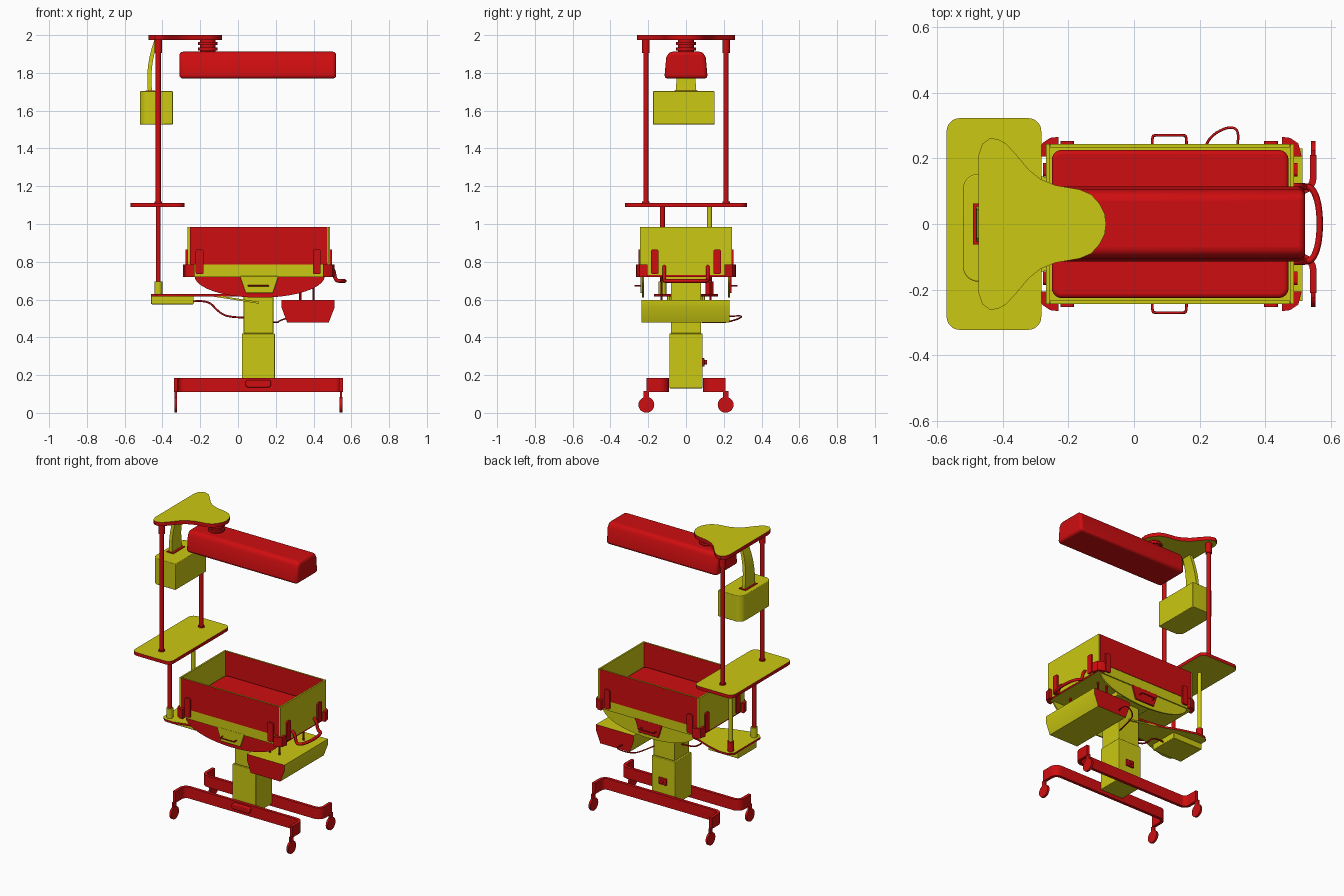
import bpy, bmesh, math
from mathutils import Vector

if "Cube" in bpy.data.objects:
    bpy.data.objects.remove(bpy.data.objects["Cube"])

RED, YEL = 0, 1
MATS = []
for label, col in (("signal red", (0.62, 0.004, 0.005, 1)), ("mustard yellow", (0.6, 0.58, 0.006, 1))):
    m = bpy.data.materials.new(label)
    m.use_nodes = True
    m.diffuse_color = col
    m.node_tree.nodes["Principled BSDF"].inputs["Base Color"].default_value = col
    MATS.append(m)


def finish(name, bm, paint, bevel=0, segs=3):
    """Turn a bmesh into an object; paint is a colour index or a rule on the face normal."""
    bmesh.ops.recalc_face_normals(bm, faces=bm.faces)
    bm.normal_update()
    for f in bm.faces:
        f.material_index = paint(f.normal) if callable(paint) else paint
    me = bpy.data.meshes.new(name)
    bm.to_mesh(me)
    bm.free()
    for m in MATS:
        me.materials.append(m)
    me.shade_smooth()
    me.set_sharp_from_angle(angle=math.radians(35))
    ob = bpy.data.objects.new(name, me)
    bpy.context.collection.objects.link(ob)
    if bevel:
        mod = ob.modifiers.new("round", 'BEVEL')
        mod.width, mod.segments, mod.limit_method = bevel, segs, 'ANGLE'
    return ob


def prism(name, pts, axis, lo, hi, paint, bevel=0, scale=1.0):
    """Extrude a 2D outline along an axis, optionally scaling the far end."""
    place = {'x': lambda a, b, c: (c, a, b), 'y': lambda a, b, c: (a, c, b), 'z': lambda a, b, c: (a, b, c)}[axis]
    bm = bmesh.new()
    lower = [bm.verts.new(place(a, b, lo)) for a, b in pts]
    upper = [bm.verts.new(place(a * scale, b * scale, hi)) for a, b in pts]
    bm.faces.new(lower)
    bm.faces.new(upper)
    for i in range(len(pts)):
        j = (i + 1) % len(pts)
        bm.faces.new((lower[i], lower[j], upper[j], upper[i]))
    return finish(name, bm, paint, bevel)


def rect(a0, a1, b0, b1):
    return [(a0, b0), (a1, b0), (a1, b1), (a0, b1)]


def box(name, x0, x1, y0, y1, z0, z1, paint, bevel=0):
    return prism(name, rect(x0, x1, y0, y1), 'z', z0, z1, paint, bevel)


def arc(cx, cy, r, a0, a1, n=8):
    return [(cx + r * math.cos(math.radians(a0 + (a1 - a0) * i / n)),
             cy + r * math.sin(math.radians(a0 + (a1 - a0) * i / n))) for i in range(n + 1)]


def rounded(a0, a1, b0, b1, r):
    return (arc(a0 + r, b0 + r, r, 180, 270) + arc(a1 - r, b0 + r, r, 270, 360)
            + arc(a1 - r, b1 - r, r, 0, 90) + arc(a0 + r, b1 - r, r, 90, 180))


def disc(name, axis, ca, cb, r, lo, hi, paint, n=20):
    return prism(name, arc(ca, cb, r, 0, 360 - 360 / n, n - 1), axis, lo, hi, paint)


def tube(name, pts, r, mat):
    cu = bpy.data.curves.new(name, 'CURVE')
    cu.dimensions, cu.bevel_depth, cu.bevel_resolution = '3D', r, 2
    cu.use_fill_caps = True
    s = cu.splines.new('NURBS')
    s.points.add(len(pts) - 1)
    for p, co in zip(s.points, pts):
        p.co = (*co, 1)
    s.order_u, s.use_endpoint_u, s.resolution_u = 3, True, 6
    cu.materials.append(MATS[mat])
    ob = bpy.data.objects.new(name, cu)
    bpy.context.collection.objects.link(ob)


def flat_yellow(n):
    return YEL if abs(n.z) > 0.7 else RED


def ends_red(n):
    return RED if abs(n.y) > 0.7 else YEL


SIDES = (("front", -1), ("back", 1))

# Wheeled base: two bent rails with casters
for side, s in SIDES:
    outer = [(-0.34, 0.21)] + arc(-0.29, 0.14, 0.05, 180, 270) + arc(0.505, 0.14, 0.05, 270, 360) + [(0.555, 0.21)]
    inner = [(0.535, 0.21)] + arc(0.505, 0.14, 0.03, 360, 270) + arc(-0.29, 0.14, 0.03, 270, 180) + [(-0.32, 0.21)]
    prism(side + "_base_rail", [(x, s * y) for x, y in outer + inner], 'z', 0.11, 0.185, RED)
    for end, x in (("right", -0.33), ("left", 0.545)):
        disc(f"{side}_{end}_caster", 'x', s * 0.21, 0.043, 0.042, x - 0.007, x + 0.007, RED)
        box(f"{side}_{end}_caster_fork", x - 0.006, x + 0.006, s * 0.21 - 0.015, s * 0.21 + 0.015, 0.05, 0.115, RED)
prism("foot_pedal", rounded(0.04, 0.175, 0.135, 0.175, 0.015), 'y', -0.13, -0.09, RED, 0.006)

# Telescopic column
box("lower_column", 0.02, 0.195, -0.088, 0.088, 0.13, 0.42, YEL, 0.004)
box("upper_column", 0.03, 0.187, -0.08, 0.08, 0.42, 0.7, YEL, 0.004)
box("column_switch", 0.08, 0.14, 0.085, 0.098, 0.245, 0.29, RED, 0.004)
disc("switch_knob", 'y', 0.11, 0.267, 0.012, 0.095, 0.112, RED, 12)

# Bed tray, mattress and walls
box("bed_tray", -0.265, 0.485, -0.24, 0.24, 0.72, 0.79, lambda n: RED if abs(n.x) > 0.7 else YEL)
box("tilt_mount", -0.02, 0.24, -0.13, 0.13, 0.69, 0.725, YEL)
prism("mattress", rounded(-0.25, 0.47, -0.225, 0.225, 0.03), 'z', 0.785, 0.83, RED, 0.012)
for side, s in SIDES:
    y0, y1 = sorted((s * 0.232, s * 0.243))
    box(side + "_bed_wall", -0.255, 0.475, y0, y1, 0.785, 0.985, lambda n: YEL if n.z > 0.7 else RED)
box("right_bed_wall", -0.268, -0.257, -0.243, 0.243, 0.73, 0.985, YEL)
box("left_bed_wall", 0.476, 0.487, -0.243, 0.243, 0.73, 0.985, YEL)

# Curved skirts with a handle panel on each side
sag = [(0.115 + 0.345 * math.cos(math.pi * i / 20), 0.725 - 0.115 * math.sin(math.pi * i / 20)) for i in range(21)]
for side, s in SIDES:
    y0, y1 = sorted((s * 0.222, s * 0.232))
    prism(side + "_skirt", sag, 'y', y0, y1,
          lambda n, s=s: RED if n.y < -0.7 else YEL)
    y0, y1 = sorted((s * 0.23, s * 0.242))
    panel = [(0.01, 0.725), (0.215, 0.725), (0.185, 0.635), (0.04, 0.635)]
    prism(side + "_handle_panel", panel, 'y', y0, y1, YEL if s < 0 else RED, 0.004)
    tube(side + "_pull", [(0.055, s * 0.235, 0.673), (0.055, s * 0.268, 0.673), (0.065, s * 0.27, 0.673),
                          (0.15, s * 0.27, 0.673), (0.16, s * 0.268, 0.673), (0.16, s * 0.235, 0.673)], 0.004, RED)

# Corner bumpers and wall latches
for side, s in SIDES:
    for end, cx, d in (("right", -0.245, -1), ("left", 0.465, 1)):
        shape = [(cx - d * 0.015, 0.265), (cx + d * 0.01, 0.262), (cx + d * 0.035, 0.245), (cx + d * 0.045, 0.205),
                 (cx + d * 0.015, 0.205), (cx + d * 0.015, 0.235), (cx - d * 0.015, 0.235)]
        prism(f"{side}_{end}_bumper", [(x, s * y) for x, y in shape], 'z', 0.72, 0.785, RED)
        lx = 0.107 + d * 0.31
        y0, y1 = sorted((s * 0.24, s * 0.252))
        prism(f"{side}_{end}_latch", rounded(lx - 0.021, lx + 0.021, 0.735, 0.865, 0.01), 'y', y0, y1, RED)
        x0, x1 = sorted((cx + d * 0.02, cx + d * 0.032))
        prism(f"{end}_{side}_end_latch", rounded(s * 0.165 - 0.02, s * 0.165 + 0.02, 0.735, 0.865, 0.01),
              'x', x0, x1, RED)
tube("push_handle", [(0.48, -0.115, 0.775), (0.505, -0.115, 0.77), (0.515, -0.115, 0.7), (0.545, -0.11, 0.698),
                     (0.565, -0.05, 0.698), (0.565, 0.05, 0.698), (0.545, 0.11, 0.698), (0.515, 0.115, 0.7),
                     (0.505, 0.115, 0.77), (0.48, 0.115, 0.775)], 0.01, RED)

# Storage drawer hung under the bed
prism("drawer", [(0.26, 0.478), (0.48, 0.478), (0.512, 0.56), (0.512, 0.597), (0.23, 0.597), (0.23, 0.56)],
      'y', -0.235, 0.23, ends_red)
for side, s in SIDES:
    for i, x in enumerate((0.33, 0.4)):
        disc(f"{side}_drawer_hanger_{i}", 'z', x, s * 0.13, 0.006, 0.59, 0.73, RED, 8)

# Support bracket, supply box and lower posts
half = [(0.12, 0.07), (-0.02, 0.08), (-0.16, 0.1), (-0.26, 0.14), (-0.37, 0.17), (-0.43, 0.168), (-0.46, 0.14)]
prism("post_bracket", half + [(x, -y) for x, y in reversed(half)], 'z', 0.617, 0.63, flat_yellow)
box("bracket_box", -0.46, -0.235, -0.1, 0.1, 0.575, 0.617, YEL, 0.004)
prism("bracket_brace", [(-0.16, 0.62), (0.11, 0.578), (0.11, 0.588), (-0.16, 0.63)], 'y', -0.09, 0.09, YEL)
for side, s in SIDES:
    front = s < 0
    disc(side + "_post_socket", 'z', -0.422, s * 0.125, 0.021, 0.625, 0.695, YEL if front else RED)
    disc(side + "_lower_post", 'z', -0.422, s * 0.125, 0.013, 0.62, 1.095, RED if front else YEL)
    disc(side + "_upper_post", 'z', -0.422, s * 0.212, 0.014, 1.1, 1.98, RED)
    disc(side + "_post_foot", 'z', -0.422, s * 0.212, 0.02, 1.105, 1.12, RED)
    disc(side + "_post_collar", 'z', -0.422, s * 0.212, 0.02, 1.905, 1.978, RED)

# Shelf and top plate
prism("shelf", rounded(-0.57, -0.282, -0.322, 0.322, 0.04), 'z', 1.09, 1.112, flat_yellow)
lobe = [(-0.085, 0), (-0.089, 0.03), (-0.105, 0.062), (-0.13, 0.09), (-0.165, 0.105), (-0.24, 0.118), (-0.285, 0.137),
        (-0.32, 0.165), (-0.36, 0.213), (-0.39, 0.245), (-0.415, 0.259), (-0.44, 0.26), (-0.462, 0.243), (-0.473, 0.21)]
prism("top_plate", lobe + [(x, -y) for x, y in reversed(lobe[1:])], 'z', 1.975, 2.0, flat_yellow)

# Control box with its curved arm
prism("control_box", arc(-0.475, -0.13, 0.045, 180, 270) + [(-0.345, -0.175), (-0.345, 0.152)]
      + arc(-0.475, 0.107, 0.045, 90, 180), 'z', 1.527, 1.703, YEL, 0.004)
box("arm_seat", -0.49, -0.44, -0.062, 0.062, 1.7, 1.708, RED)
bm = bmesh.new()
rings = []
for i in range(9):
    t = i / 8
    x, z, w = -0.466 + 0.036 * t * t - 0.008 * math.sin(math.pi * t), 1.7 + 0.28 * t, 0.055 - 0.022 * t
    rings.append([bm.verts.new((x + a * 0.011, b * w, z)) for a, b in ((-1, -1), (1, -1), (1, 1), (-1, 1))])
for low, high in zip(rings, rings[1:]):
    for k in range(4):
        j = (k + 1) % 4
        bm.faces.new((low[k], low[j], high[j], high[k]))
bm.faces.new(rings[0])
bm.faces.new(rings[-1])
finish("control_arm", bm, YEL)

# Heater head with its ribbed neck
prism("heater_head", [(-0.115, 1.77), (0.115, 1.77), (0.105, 1.88), (0.088, 1.912), (-0.088, 1.912), (-0.105, 1.88)],
      'x', -0.31, 0.52, RED, 0.018)
for i in range(5):
    disc(f"neck_ring_{i}", 'z', -0.16, 0, 0.052 if i % 2 else 0.042, 1.905 + i * 0.0145, 1.92 + i * 0.0145, RED, 24)

# Cables
tube("supply_cable", [(-0.24, 0, 0.59), (-0.16, 0, 0.6), (-0.1, 0, 0.53), (-0.04, 0, 0.505), (0.04, 0, 0.505)], 0.005, RED)
tube("back_cable", [(0.18, 0.07, 0.482), (0.21, 0.18, 0.475), (0.22, 0.26, 0.49), (0.29, 0.3, 0.51),
                    (0.325, 0.28, 0.515), (0.31, 0.22, 0.51)], 0.004, RED)
